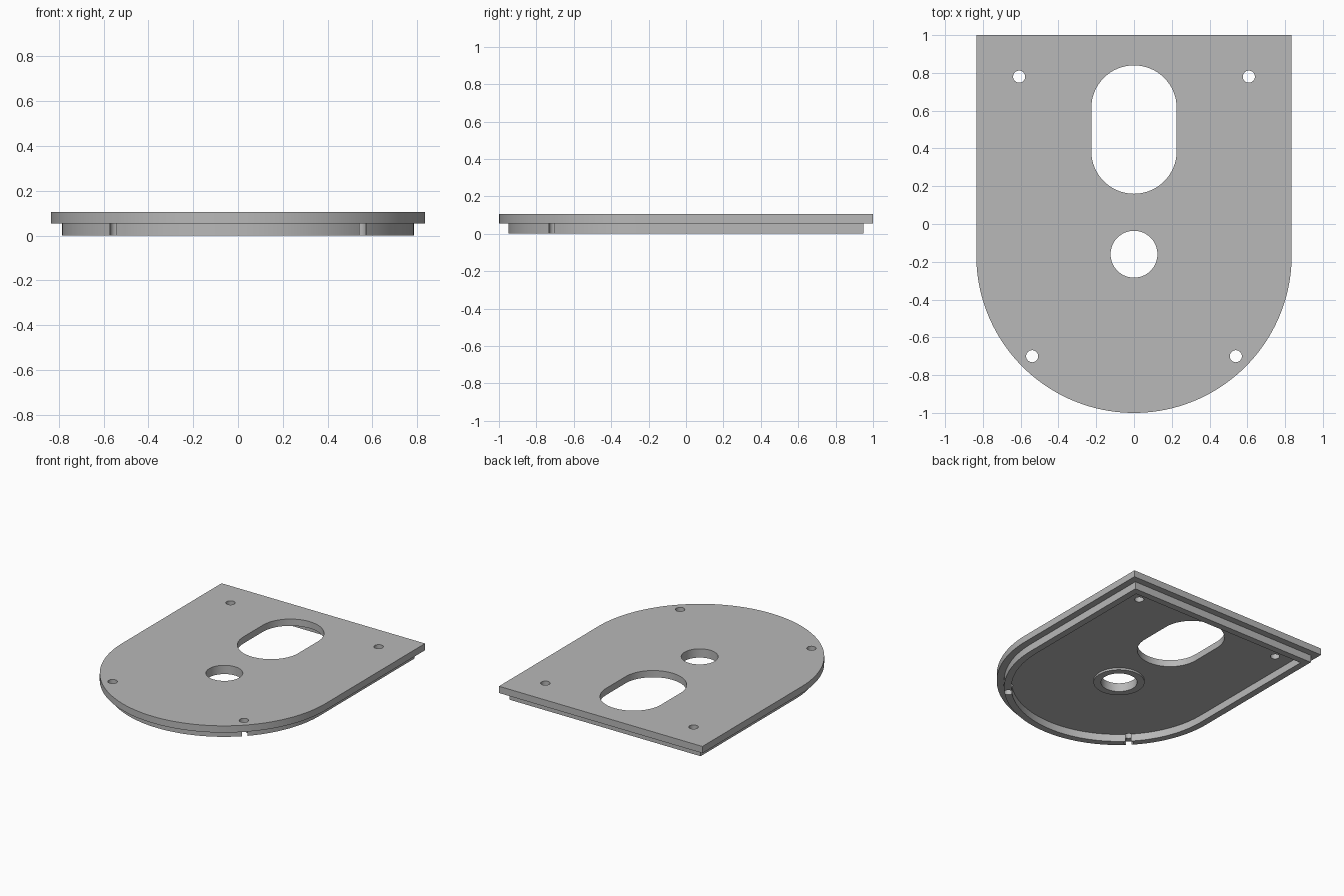
import bpy
import bmesh
from math import pi, cos, sin

if "Cube" in bpy.data.objects:
    bpy.data.objects.remove(bpy.data.objects["Cube"], do_unlink=True)

grey = bpy.data.materials.new("plain grey")
grey.use_nodes = True
colour = (0.48, 0.48, 0.48, 1)
grey.diffuse_color = colour
grey.node_tree.nodes["Principled BSDF"].inputs["Base Color"].default_value = colour

HALF, BACK, ARC_Y = 0.835, 1.0, -0.165
UNDERSIDE, TOP = 0.055, 0.105


def arc(cx, cy, r, start, end, steps):
    return [(cx + r * cos(start + (end - start) * i / steps),
             cy + r * sin(start + (end - start) * i / steps)) for i in range(steps + 1)]


def cover_outline(inset):
    """Square back and round front, moved inwards by inset."""
    r, back = HALF - inset, BACK - inset
    return [(r, back), (-r, back)] + arc(0, ARC_Y, r, pi, 2 * pi, 96)


def circle(cx, cy, r, steps=48):
    return arc(cx, cy, r, 0, 2 * pi, steps)[:-1]


def slot(cy, r, reach):
    return arc(0, cy + reach, r, 0, pi, 32) + arc(0, cy - reach, r, pi, 2 * pi, 32)


def prism(name, outline, z0, z1):
    bm = bmesh.new()
    face = bm.faces.new([bm.verts.new((x, y, z0)) for x, y in outline])
    top = bmesh.ops.extrude_face_region(bm, geom=[face])["geom"]
    verts = [v for v in top if isinstance(v, bmesh.types.BMVert)]
    bmesh.ops.translate(bm, verts=verts, vec=(0, 0, z1 - z0))
    bmesh.ops.recalc_face_normals(bm, faces=bm.faces)
    mesh = bpy.data.meshes.new(name)
    bm.to_mesh(mesh)
    bm.free()
    mesh.materials.append(grey)
    obj = bpy.data.objects.new(name, mesh)
    bpy.context.collection.objects.link(obj)
    return obj


def combine(body, tool, operation):
    """Apply a boolean and discard the tool."""
    mod = body.modifiers.new("boolean", "BOOLEAN")
    mod.operation, mod.object, mod.solver = operation, tool, "EXACT"
    bpy.context.view_layer.objects.active = body
    bpy.ops.object.modifier_apply(modifier=mod.name)
    bpy.data.objects.remove(tool, do_unlink=True)


# Top plate with the locating rim beneath it
cover = prism("cover_plate", cover_outline(0), UNDERSIDE, TOP)
combine(cover, prism("rim", cover_outline(0.05), 0, 0.08), "UNION")
combine(cover, prism("rim_cavity", cover_outline(0.1), -0.1, UNDERSIDE), "DIFFERENCE")

# Low boss around the round opening
combine(cover, prism("boss", circle(0, -0.16, 0.175, 64), 0.04, 0.08), "UNION")

# Openings
combine(cover, prism("round_opening", circle(0, -0.16, 0.124, 64), -0.1, 0.2), "DIFFERENCE")
combine(cover, prism("slot_opening", slot(0.5, 0.226, 0.114), -0.1, 0.2), "DIFFERENCE")

# Screw holes; the front pair breaks through the rim
for side in (-1, 1):
    for x, y in ((0.608, 0.78), (0.539, -0.7)):
        combine(cover, prism("screw_hole", circle(side * x, y, 0.032, 32), -0.1, 0.2), "DIFFERENCE")

bpy.ops.object.select_all(action="DESELECT")
cover.select_set(True)
bpy.context.view_layer.objects.active = cover
bpy.ops.object.shade_smooth_by_angle(angle=pi / 6)
